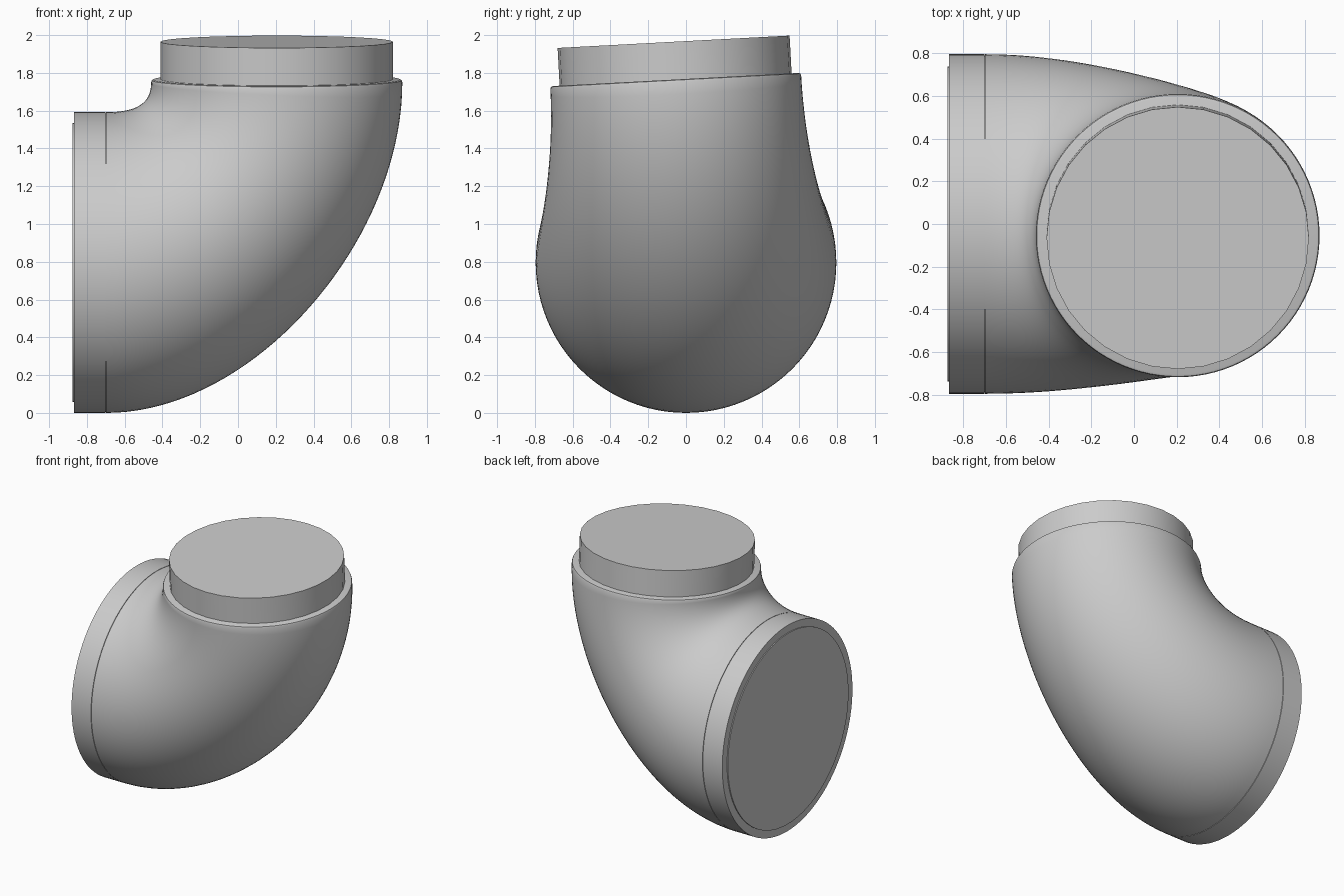
import bpy, bmesh, math
from mathutils import Vector, Matrix

cube = bpy.data.objects.get("Cube")
if cube:
    bpy.data.objects.remove(cube)

grey = bpy.data.materials.new("plain_grey")
grey.use_nodes = True
grey.diffuse_color = (0.6, 0.6, 0.6, 1)
grey.node_tree.nodes["Principled BSDF"].inputs["Base Color"].default_value = (0.6, 0.6, 0.6, 1)

SIDES, STEPS = 96, 40
BIG, SMALL = 0.796, 0.665
TILT = math.radians(3.05)
AXIS = Vector((0, -math.sin(TILT), math.cos(TILT)))      # direction of the upper opening
UP_Y = Vector((0, math.cos(TILT), math.sin(TILT)))
MOUTH = Vector((0.205, -0.055, 1.765))


def add_object(name, bm, angle):
    bmesh.ops.recalc_face_normals(bm, faces=bm.faces)
    mesh = bpy.data.meshes.new(name)
    bm.to_mesh(mesh)
    bm.free()
    mesh.materials.append(grey)
    obj = bpy.data.objects.new(name, mesh)
    bpy.context.collection.objects.link(obj)
    bpy.ops.object.select_all(action='DESELECT')
    obj.select_set(True)
    bpy.context.view_layer.objects.active = obj
    bpy.ops.object.shade_smooth_by_angle(angle=math.radians(angle))


def loft(name, rings, angle=35):
    """Skin a list of point rings and cap both ends."""
    bm = bmesh.new()
    loops = [[bm.verts.new(p) for p in ring] for ring in rings]
    for a, b in zip(loops, loops[1:]):
        for i in range(len(a)):
            j = (i + 1) % len(a)
            bm.faces.new((a[i], a[j], b[j], b[i]))
    bm.faces.new(loops[0])
    bm.faces.new(loops[-1])
    add_object(name, bm, angle)


def side_ring(x, r, n=SIDES):
    return [Vector((x, r * math.cos(a), BIG + r * math.sin(a)))
            for a in (math.tau * i / n for i in range(n))]


def mouth_ring(lift, r, n=SIDES):
    return [MOUTH + AXIS * lift - Vector((1, 0, 0)) * (r * math.sin(a)) + UP_Y * (r * math.cos(a))
            for a in (math.tau * i / n for i in range(n))]


def rail(p, q, t, inner):
    """Bezier rail leaving the side opening along x, arriving along the mouth axis."""
    h0 = (q.x - p.x) * (0.5 + 0.3 * inner ** 3)
    h1 = (q.z - p.z) * (0.48 + 0.1 * inner ** 3)
    a, b = p + Vector((h0, 0, 0)), q - AXIS * h1
    s = 1 - t
    return p * s**3 + a * (3 * s * s * t) + b * (3 * s * t * t) + q * t**3


# Bent body, with a softened rim at the mouth
start, end = side_ring(-0.698, BIG), mouth_ring(-0.015, SMALL)
inner = [0.5 + 0.5 * math.sin(math.tau * i / SIDES) for i in range(SIDES)]
body = [[rail(p, q, k / STEPS, w) for p, q, w in zip(start, end, inner)]
        for k in range(STEPS + 1)]
body += [mouth_ring(-0.004, SMALL - 0.004), mouth_ring(0, SMALL - 0.014)]
loft("elbow_body", body)

# Straight collar on the side opening, with a hairline seam
loft("side_collar", [side_ring(-0.868, BIG), side_ring(-0.702, BIG)])
loft("collar_seam", [side_ring(-0.71, BIG - 0.006), side_ring(-0.69, BIG - 0.006)])

# Thin end plate and the upper plug
loft("end_plate", [side_ring(-0.875, 0.738), side_ring(-0.86, 0.738)])
loft("upper_plug", [mouth_ring(-0.05, 0.615, 32), mouth_ring(0.2, 0.615, 32)])
